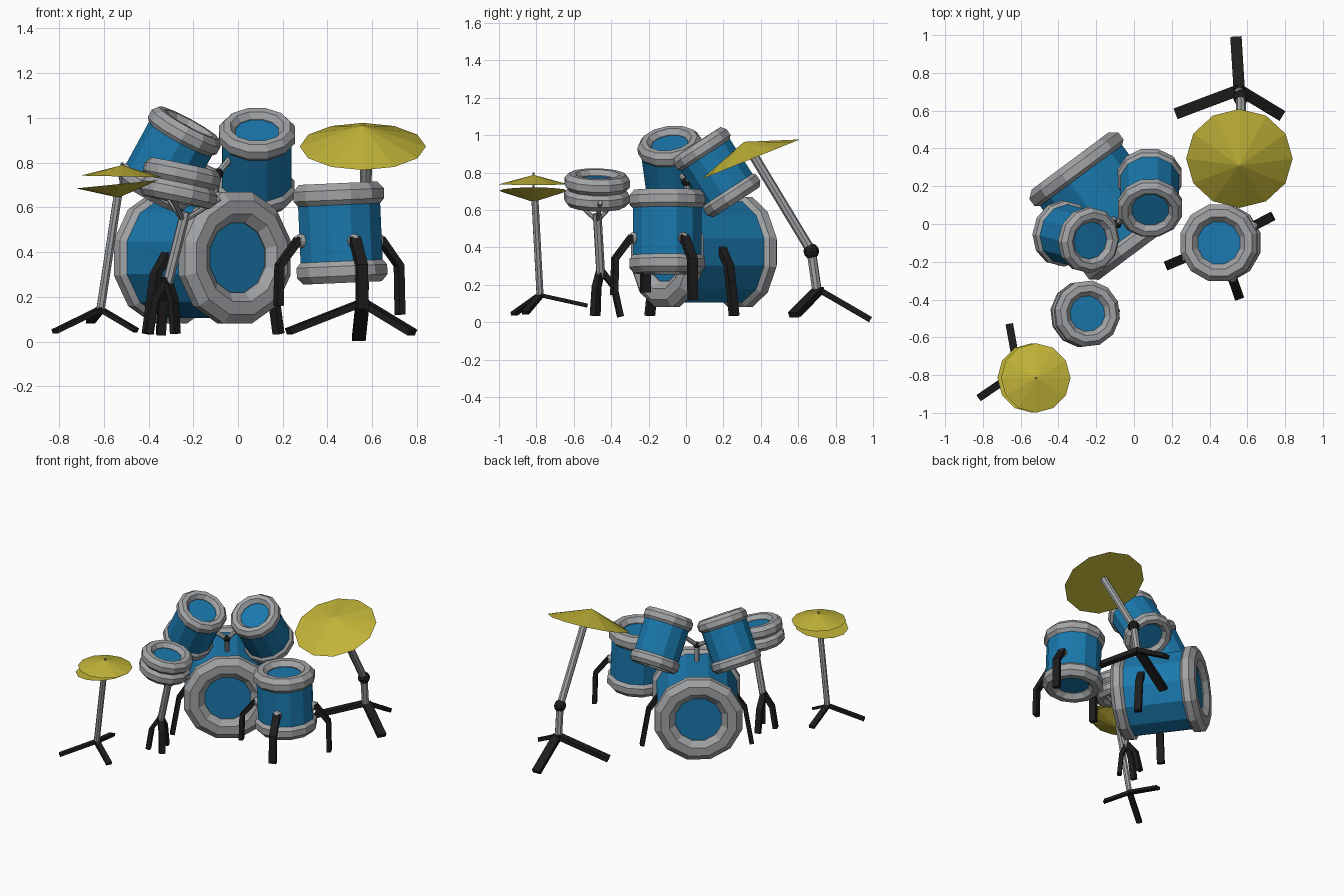
import bpy, bmesh
from math import sin, cos, pi, radians
from mathutils import Vector, Matrix

if "Cube" in bpy.data.objects:
    bpy.data.objects.remove(bpy.data.objects["Cube"])


def material(name, rgb):
    m = bpy.data.materials.new(name)
    m.diffuse_color = (*rgb, 1)
    m.use_nodes = True
    m.node_tree.nodes["Principled BSDF"].inputs["Base Color"].default_value = m.diffuse_color
    return m


BLUE = material("blue_shell", (0.01, 0.19, 0.42))
BLACK = material("black_metal", (0.012, 0.012, 0.012))
BRASS = material("brass", (0.54, 0.46, 0.04))
GREY = material("grey_metal", (0.36, 0.37, 0.38))


def finish(bm, name, mat):
    bmesh.ops.recalc_face_normals(bm, faces=bm.faces)
    me = bpy.data.meshes.new(name)
    bm.to_mesh(me)
    bm.free()
    me.materials.append(mat)
    ob = bpy.data.objects.new(name, me)
    bpy.context.collection.objects.link(ob)
    return ob


def frame(origin, axis):
    q = Vector(axis).to_track_quat('Z', 'Y')
    return Matrix.Translation(Vector(origin)) @ q.to_matrix().to_4x4()


def add_cone(bm, p, q, r1, r2, n):
    p, q = Vector(p), Vector(q)
    bmesh.ops.create_cone(bm, cap_ends=True, segments=n, radius1=r1, radius2=r2,
                          depth=(q - p).length, matrix=frame((p + q) / 2, q - p))


def rods(name, pairs, r=0.02, mat=GREY):
    bm = bmesh.new()
    for p, q in pairs:
        add_cone(bm, p, q, r, r, 8)
    return finish(bm, name, mat)


def ball(name, p, r, mat):
    bm = bmesh.new()
    bmesh.ops.create_uvsphere(bm, u_segments=8, v_segments=6, radius=r,
                              matrix=Matrix.Translation(Vector(p)))
    return finish(bm, name, mat)


def blades(name, paths, w=0.05, t=0.03):
    """Flat black bars swept along each path."""
    bm = bmesh.new()
    for path in paths:
        pts = [Vector(p) for p in path]
        out = pts[-1] - pts[0]
        side = Vector((-out.y, out.x, 0)).normalized()
        rings = []
        for i, p in enumerate(pts):
            d = (pts[min(i + 1, len(pts) - 1)] - pts[max(i - 1, 0)]).normalized()
            n = d.cross(side).normalized()
            rings.append([bm.verts.new(p + side * a * w / 2 + n * b * t / 2)
                          for a, b in ((1, 1), (-1, 1), (-1, -1), (1, -1))])
        for a, b in zip(rings, rings[1:]):
            for k in range(4):
                bm.faces.new((a[k], a[(k + 1) % 4], b[(k + 1) % 4], b[k]))
        bm.faces.new(rings[0])
        bm.faces.new(rings[-1])
    return finish(bm, name, BLACK)


def hoop(name, centre, axis, outer, inner, half, n=12, m=8):
    """Low-poly padded ring with an oval section."""
    bm = bmesh.new()
    mid, rad = (outer + inner) / 2, (outer - inner) / 2
    mat = frame(centre, axis)
    grid = []
    for i in range(n):
        a = 2 * pi * (i + 0.5) / n
        row = []
        for j in range(m):
            b = 2 * pi * (j + 0.5) / m
            r = mid + rad * 1.08 * cos(b)
            row.append(bm.verts.new(mat @ Vector((r * cos(a), r * sin(a), half * 1.08 * sin(b)))))
        grid.append(row)
    for i in range(n):
        for j in range(m):
            k, l = (i + 1) % n, (j + 1) % m
            bm.faces.new((grid[i][j], grid[k][j], grid[k][l], grid[i][l]))
    return finish(bm, name, GREY)


def drum(name, top, bottom, body, outer, inner, half):
    top, bottom = Vector(top), Vector(bottom)
    axis = top - bottom
    e = axis.normalized() * 0.015
    bm = bmesh.new()
    add_cone(bm, bottom - e, top + e, body, body, 12)
    bmesh.ops.rotate(bm, verts=bm.verts, cent=(top + bottom) / 2,
                     matrix=Matrix.Rotation(pi / 12, 3, axis))
    finish(bm, name + "_shell", BLUE)
    hoop(name + "_top_hoop", top, axis, outer, inner, half)
    hoop(name + "_bottom_hoop", bottom, axis, outer, inner, half)


def cymbal(name, rim, axis, r, h):
    rim = Vector(rim)
    bm = bmesh.new()
    add_cone(bm, rim, rim + Vector(axis).normalized() * h, r, 0, 12)
    return finish(bm, name, BRASS)


# Drums: top centre, bottom centre, shell radius, hoop outer, inner, half depth
drum("bass_drum", (-0.015, -0.10, 0.375), (-0.305, 0.29, 0.375), 0.28, 0.305, 0.16, 0.055)
drum("floor_tom", (0.45, -0.10, 0.655), (0.465, -0.10, 0.315), 0.19, 0.21, 0.115, 0.053)
drum("right_tom", (0.085, 0.085, 0.925), (0.083, 0.245, 0.68), 0.16, 0.175, 0.1, 0.045)
drum("left_tom", (-0.24, -0.085, 0.938), (-0.375, -0.05, 0.69), 0.16, 0.175, 0.1, 0.045)
drum("snare", (-0.25, -0.475, 0.748), (-0.267, -0.477, 0.667), 0.155, 0.177, 0.095, 0.045)

# Floor tom legs with round brackets
paths = []
for i, (deg, foot) in enumerate(((203, 0.16), (289, 0.145), (27, 0.12))):
    d = Vector((cos(radians(deg)), sin(radians(deg)), 0))
    c = Vector((0.457, -0.10, 0))
    up = Vector((0, 0, 1))
    ball(f"floor_tom_bracket_{i}", c + d * 0.19 + up * 0.45, 0.032, GREY)
    paths.append([c + d * 0.2 + up * 0.46, c + d * 0.295 + up * 0.34, c + d * 0.3 + up * foot])
blades("floor_tom_legs", paths)

# Bass drum spurs, one per side
mid, side, axis = Vector((-0.16, 0.095, 0)), Vector((0.79, 0.61, 0)), Vector((0.61, -0.79, 0))
paths = []
for s in (-1, 1):
    paths.append([mid + axis * 0.08 + side * s * r + Vector((0, 0, z))
                  for r, z in ((0.255, 0.40), (0.325, 0.30), (0.37, 0.035))])
blades("bass_drum_spurs", paths)

# Tom holder
hub = (-0.09, 0.0, 0.75)
ball("tom_holder_joint", hub, 0.025, BLACK)
rods("tom_holder_rods", [(hub, (-0.11, 0.03, 0.62)), (hub, (0.0, 0.1, 0.86)),
                         (hub, (-0.22, -0.04, 0.81))], 0.016)

# Snare stand: post, basket and three narrow legs
fork = Vector((-0.245, -0.475, 0.54))
rods("snare_stand_post", [((-0.235, -0.475, 0.58), (-0.32, -0.455, 0.24))], 0.024)
rods("snare_basket", [(fork, fork + Vector((0.165 * cos(a), 0.165 * sin(a), 0.13 - 0.03 * cos(a))))
                      for a in (0.1, 0.1 + 2 * pi / 3, 0.1 + 4 * pi / 3)], 0.012)
top = (-0.32, -0.455, 0.28)
blades("snare_stand_legs", [(top, (-0.375, -0.475, 0.19), (-0.40, -0.48, 0.035)),
                            (top, (-0.335, -0.385, 0.19), (-0.345, -0.35, 0.03)),
                            (top, (-0.29, -0.48, 0.19), (-0.28, -0.49, 0.035))], 0.04, 0.03)

# Hi-hat pair and stand
tilt = Vector((0.13, -0.02, 1))
cymbal("hihat_top_cymbal", (-0.52, -0.815, 0.738), (0.02, 0, 1), 0.184, 0.05)
cymbal("hihat_bottom_cymbal", (-0.54, -0.815, 0.703), (0.1, 0, -1), 0.184, 0.06)
rods("hihat_post", [((-0.53, -0.81, 0.70), (-0.615, -0.78, 0.14))])
rods("hihat_tip", [((-0.525, -0.815, 0.70), (-0.518, -0.815, 0.80))], 0.006)
hub = (-0.615, -0.78, 0.145)
blades("hihat_stand_legs", [(hub, (-0.82, -0.92, 0.045)), (hub, (-0.66, -0.53, 0.09)),
                            (hub, (-0.455, -0.86, 0.05))], 0.04, 0.02)

# Crash cymbal on its angled stand
cymbal("crash_cymbal", (0.558, 0.347, 0.872), (0.0, -0.374, 0.927), 0.282, 0.1)
rods("crash_stand_rods", [((0.575, 0.35, 0.91), (0.565, 0.67, 0.38)),
                          ((0.565, 0.67, 0.38), (0.557, 0.70, 0.17))], 0.026)
ball("crash_stand_joint", (0.565, 0.67, 0.38), 0.042, BLACK)
hub = (0.557, 0.71, 0.175)
blades("crash_stand_legs", [(hub, (0.54, 0.985, 0.015)), (hub, (0.225, 0.585, 0.045)),
                            (hub, (0.78, 0.575, 0.04))], 0.06, 0.03)
